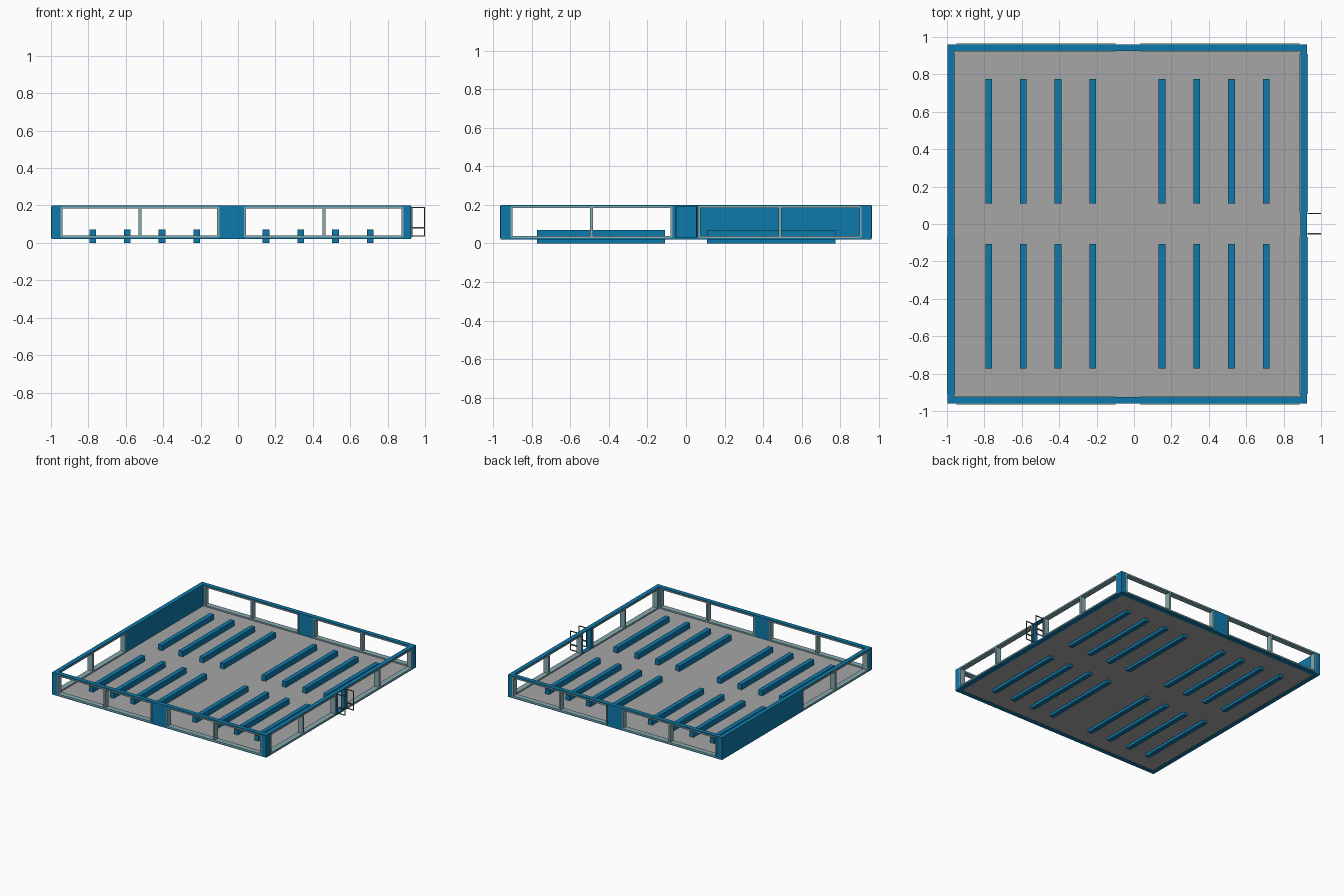
import bpy, bmesh
from mathutils import Matrix, Vector

if "Cube" in bpy.data.objects:
    bpy.data.objects.remove(bpy.data.objects["Cube"])


def material(name, col):
    m = bpy.data.materials.new(name)
    m.diffuse_color = (*col, 1)
    m.use_nodes = True
    m.node_tree.nodes["Principled BSDF"].inputs["Base Color"].default_value = m.diffuse_color
    return m


BLUE = material("blue paint", (0.004, 0.19, 0.40))
GREY = material("floor grey", (0.38, 0.38, 0.38))
TRIM = material("window trim grey teal", (0.24, 0.40, 0.43))
DARK = material("door frame dark grey", (0.10, 0.13, 0.15))


def boxes(name, mat, items):
    """One object from boxes given as (x0, x1, y0, y1, z0, z1)."""
    bm = bmesh.new()
    for x0, x1, y0, y1, z0, z1 in items:
        c = Vector(((x0 + x1) / 2, (y0 + y1) / 2, (z0 + z1) / 2))
        s = Matrix.Diagonal((x1 - x0, y1 - y0, z1 - z0, 1))
        bmesh.ops.create_cube(bm, size=1, matrix=Matrix.Translation(c) @ s)
    me = bpy.data.meshes.new(name)
    bm.to_mesh(me)
    bm.free()
    me.materials.append(mat)
    ob = bpy.data.objects.new(name, me)
    bpy.context.collection.objects.link(ob)
    return ob


X0, X1, Y, T = -0.996, 0.926, 0.961, 0.036   # wall outer limits, thickness
ZB, ZT, S0, S1 = 0.02, 0.20, 0.032, 0.192    # wall bottom/top, sill and head


def wall(name, along, v0, solids, windows, ends):
    """Straight wall along x or y: sill, head, solid panels and windows."""
    v1 = v0 + T

    def b(u0, u1, z0, z1, out=0.0):
        v = (v0 - out, v1 + out)
        return (u0, u1, *v, z0, z1) if along == "x" else (*v, u0, u1, z0, z1)

    boxes(name + "_wall", BLUE,
          [b(*ends, ZB, S0), b(*ends, S1, ZT)] + [b(u0, u1, S0, S1) for u0, u1 in solids])
    f, o = 0.011, 0.004
    for i, (u0, u1) in enumerate(windows):
        m = (u0 + u1) / 2
        boxes(f"{name}_window_frame_{i + 1}", TRIM, [
            b(u0, u0 + f, S0, S1, o), b(u1 - f, u1, S0, S1, o),
            b(u0 + f, u1 - f, S0 - 0.003, S0 + f - 0.003, o),
            b(u0 + f, u1 - f, S1 - f + 0.003, S1 + 0.003, o),
            b(m - 0.008, m + 0.008, S0 + f - 0.003, S1 - f + 0.003, o)])


# Front and back walls: central panel with a window on either side
for name, v in (("front", -Y), ("back", Y - T)):
    wall(name, "x", v, [(X0, -0.95), (-0.10, 0.032), (0.885, X1)],
         [(-0.95, -0.10), (0.032, 0.885)], (X0, X1))

# Side walls: left is half solid, right has a doorway in the middle
e = (-Y + T, Y - T)
wall("left", "y", X0, [(e[0], -0.91), (-0.07, e[1])], [(-0.91, -0.07)], e)
wall("right", "y", X1 - T, [(e[0], -0.91), (-0.07, -0.052), (0.052, 0.065), (0.91, e[1])],
     [(-0.91, -0.07), (0.065, 0.91)], e)

# Floor slab
boxes("floor", GREY, [(X0 + T, X1 - T, -Y + T, Y - T, 0.022, 0.028)])

# Open door leaves
for name, y in (("door_leaf_front", -0.052), ("door_leaf_back", 0.057)):
    a, c, t = 0.928, 1.0, 0.003
    y0, y1 = y - t, y + t
    boxes(name, DARK, [(a, a + 0.006, y0, y1, 0.034, 0.192), (c - 0.006, c, y0, y1, 0.034, 0.192)] +
          [(a, c, y0, y1, z, z + h) for z, h in ((0.034, 0.006), (0.076, 0.010), (0.186, 0.006))])

# Two rows of long low shelves, in two groups of four
for row, y0 in (("front", -0.772), ("back", 0.11)):
    for g, start in (("left", -0.777), ("right", 0.15)):
        for i in range(4):
            x = start + 0.1855 * i
            boxes(f"shelf_{row}_{g}_{i + 1}", BLUE,
                  [(x - 0.018, x + 0.018, y0, y0 + 0.664, 0.0, 0.071)])
